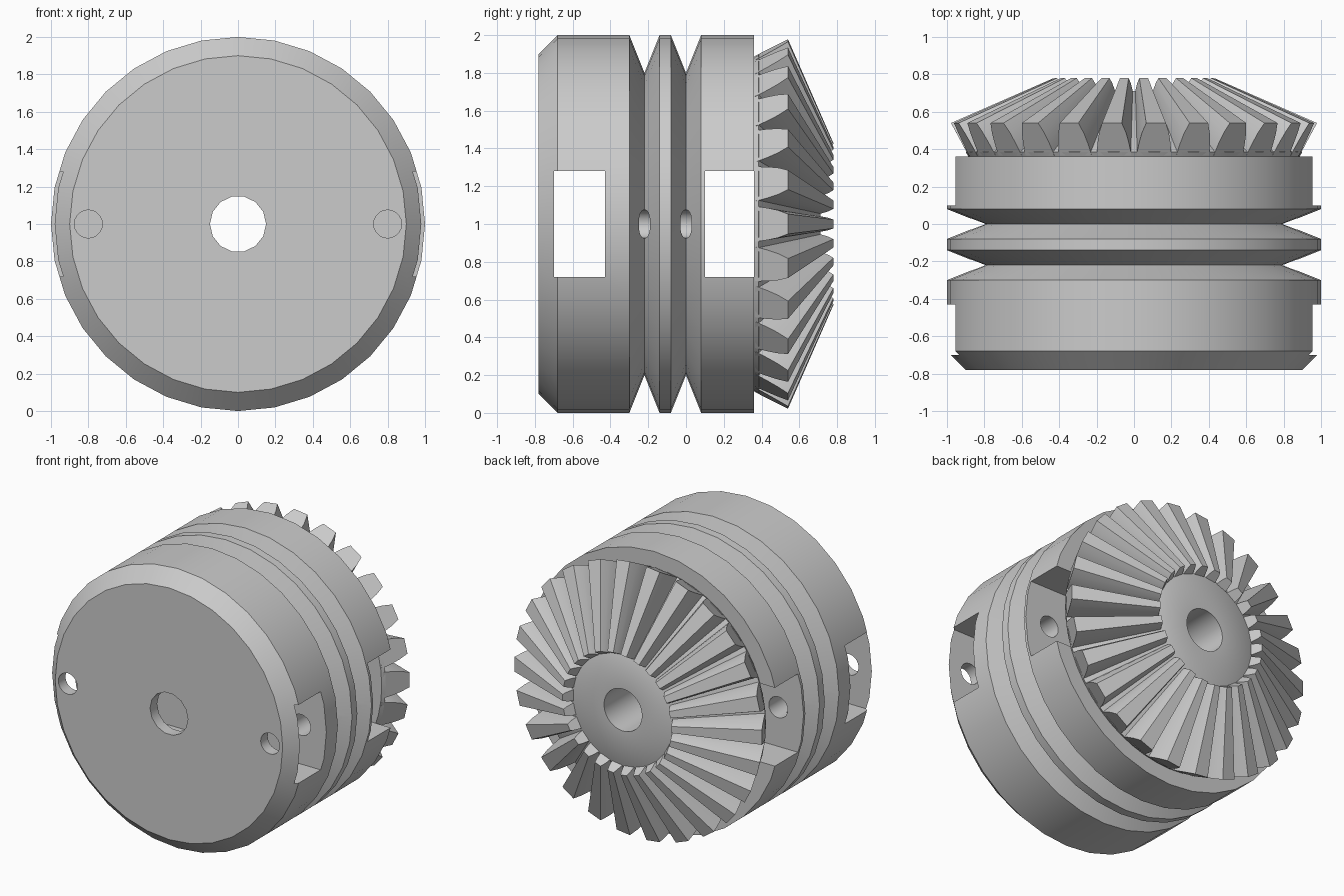
import bpy, bmesh
from math import sin, cos, pi, radians

if "Cube" in bpy.data.objects:
    bpy.data.objects.remove(bpy.data.objects["Cube"], do_unlink=True)

grey = bpy.data.materials.new("plain grey")
grey.use_nodes = True
grey.diffuse_color = (0.6, 0.6, 0.6, 1)
grey.node_tree.nodes["Principled BSDF"].inputs["Base Color"].default_value = (0.6, 0.6, 0.6, 1)

AXIS_Z = 1.0


def polar(r, y, a):
    return (r * cos(a), y, AXIS_Z + r * sin(a))


def finish(name, bm):
    bmesh.ops.recalc_face_normals(bm, faces=bm.faces)
    mesh = bpy.data.meshes.new(name)
    bm.to_mesh(mesh)
    bm.free()
    mesh.materials.append(grey)
    ob = bpy.data.objects.new(name, mesh)
    bpy.context.collection.objects.link(ob)
    return ob


def activate(ob):
    bpy.ops.object.select_all(action='DESELECT')
    ob.select_set(True)
    bpy.context.view_layer.objects.active = ob


def smooth(ob):
    activate(ob)
    bpy.ops.object.shade_smooth_by_angle(angle=radians(35))


def lathe(name, profile, sides, closed=False):
    """Turn (radius, y) points around the horizontal y axis."""
    bm = bmesh.new()
    rings = [[bm.verts.new(polar(r, y, 2 * pi * i / sides)) for i in range(sides)]
             for r, y in profile]
    pairs = list(zip(rings, rings[1:]))
    if closed:
        pairs.append((rings[-1], rings[0]))
    else:
        bm.faces.new(rings[0])
        bm.faces.new(rings[-1])
    for a, b in pairs:
        for i in range(sides):
            j = (i + 1) % sides
            bm.faces.new((a[i], a[j], b[j], b[i]))
    return finish(name, bm)


def box(name, y0, y1, width, height):
    bm = bmesh.new()
    bmesh.ops.create_cube(bm, size=1)
    for v in bm.verts:
        v.co = (v.co.x * width, (y0 + y1) / 2 + v.co.y * (y1 - y0), AXIS_Z + v.co.z * height)
    return finish(name, bm)


def cut(ob, cutter):
    cutter.hide_render = True
    mod = ob.modifiers.new("cut", 'BOOLEAN')
    mod.operation, mod.solver, mod.object = 'DIFFERENCE', 'EXACT', cutter
    activate(ob)
    bpy.ops.object.modifier_apply(modifier=mod.name)
    bpy.data.objects.remove(cutter, do_unlink=True)


# Drum with a front bevel and two V grooves
drum = lathe("drum", [(0.9, -0.78), (1, -0.68), (1, -0.30), (0.8, -0.22), (1, -0.14),
                      (1, -0.08), (0.8, 0), (1, 0.08), (1, 0.36)], 32)

# Centre bore, two pin holes and two slots across the drum
cut(drum, lathe("bore_cutter", [(0.15, -1), (0.15, 1)], 14))
for side in (-1, 1):
    pin = lathe("pin_cutter", [(0.075, -1), (0.075, 1)], 20)
    for v in pin.data.vertices:
        v.co.x += side * 0.8
    cut(drum, pin)
cut(drum, box("front_slot_cutter", -0.70, -0.43, 3, 0.56))
cut(drum, box("rear_slot_cutter", 0.10, 0.50, 3, 0.56))
smooth(drum)

# Bevel gear core: root cone with flat hub and bore
core = lathe("gear_core", [(0.15, 0.36), (0.885, 0.36), (0.9, 0.385),
                           (0.395, 0.712), (0.15, 0.712)], 52, closed=True)
smooth(core)

# Tapered teeth, all converging on the cone apex
TEETH, APEX_Y, SHRINK = 26, 0.968, 0.439
ROOT, TIP = (0.9, 0.385), (0.98, 0.54)
FLANK = [(-0.12, 0.104), (0, 0.102), (0.3, 0.092), (0.65, 0.077), (1, 0.054)]
outline = [(h, -w) for h, w in FLANK] + [(h, w) for h, w in reversed(FLANK)]

bm = bmesh.new()
for t in range(TEETH):
    ends = []
    for scale in (1, SHRINK):
        ring = []
        for h, w in outline:
            r = ROOT[0] + h * (TIP[0] - ROOT[0])
            y = ROOT[1] + h * (TIP[1] - ROOT[1])
            ring.append(bm.verts.new(polar(r * scale, APEX_Y + (y - APEX_Y) * scale,
                                           2 * pi * t / TEETH + w)))
        ends.append(ring)
    big, small = ends
    bm.faces.new(big)
    bm.faces.new(small)
    for i in range(len(big)):
        j = (i + 1) % len(big)
        bm.faces.new((big[i], big[j], small[j], small[i]))
smooth(finish("gear_teeth", bm))
